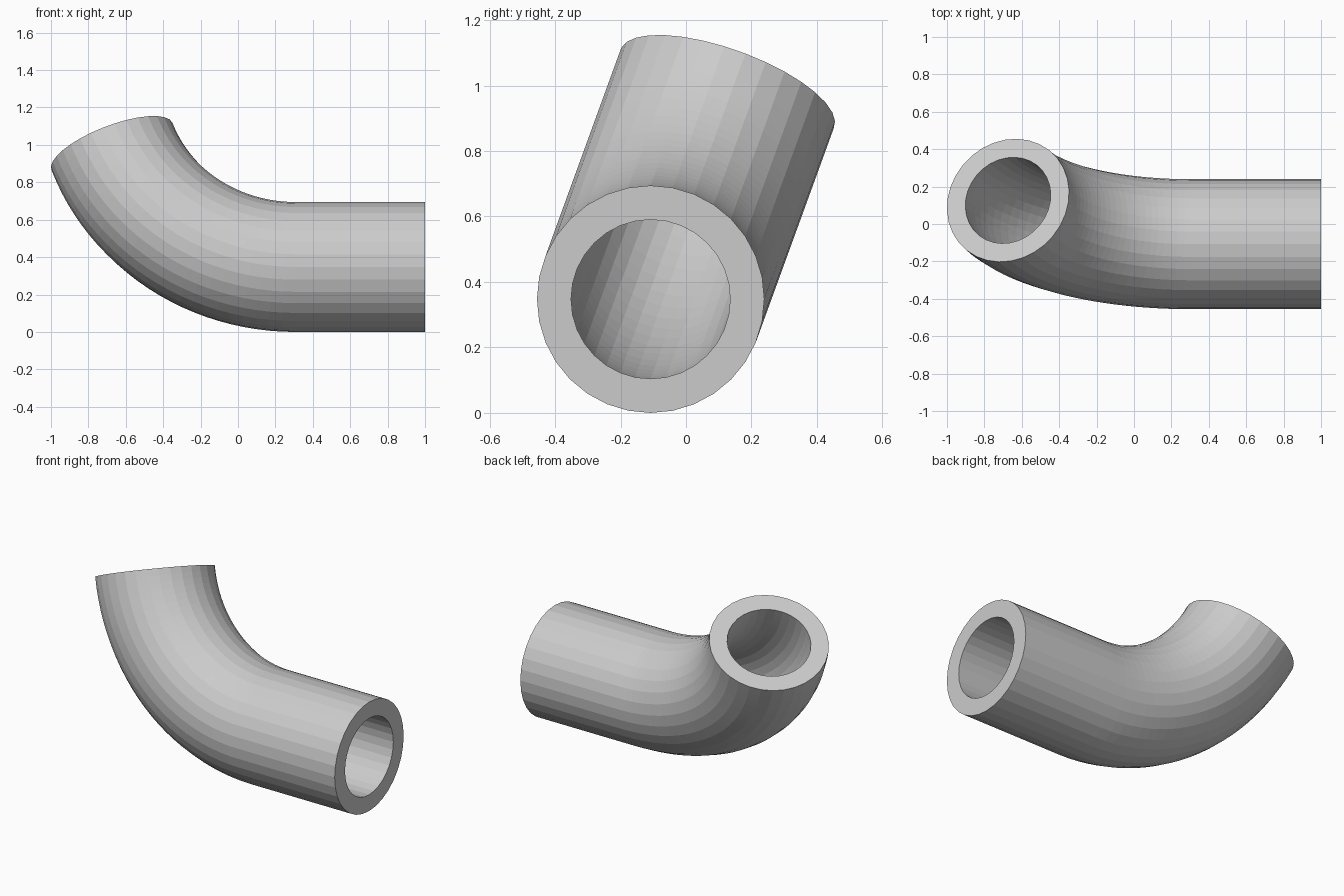
import bpy, bmesh
from math import sin, cos, pi, radians
from mathutils import Vector

if "Cube" in bpy.data.objects:
    bpy.data.objects.remove(bpy.data.objects["Cube"])

SIDES = 32
BEND_STEPS = 24
R_OUT = 0.3473            # outer radius of the pipe
R_IN = 0.7 * R_OUT        # bore radius
R_BEND = 3 * R_OUT        # centre-line radius of the bend
STRAIGHT = 2 * R_OUT      # length of the straight leg
BEND = radians(70)
TILT = radians(20)        # bend plane leans toward +y

X = Vector((1, 0, 0))
U = Vector((0, sin(TILT), cos(TILT)))   # direction the pipe bends toward
S = X.cross(U)                          # normal of the bend plane
mouth = Vector((1, -0.108, R_OUT))
start = mouth - X * STRAIGHT

# Centre-line stations: (centre, in-plane radial axis)
stations = [(mouth, U)]
for i in range(BEND_STEPS + 1):
    a = BEND * i / BEND_STEPS
    centre = start - X * (R_BEND * sin(a)) + U * (R_BEND * (1 - cos(a)))
    stations.append((centre, U * cos(a) + X * sin(a)))

bm = bmesh.new()


def sweep(radius):
    """Rings of vertices along the stations, skinned with quads."""
    rings = []
    for centre, w in stations:
        rings.append([bm.verts.new(centre + radius * (w * cos(t) + S * sin(t)))
                      for t in (2 * pi * k / SIDES + TILT for k in range(SIDES))])
    for r0, r1 in zip(rings, rings[1:]):
        skin(r0, r1)
    return rings


def skin(r0, r1):
    for k in range(SIDES):
        n = (k + 1) % SIDES
        bm.faces.new((r0[k], r0[n], r1[n], r1[k]))


# Outer wall, bore, and the flat annular ends joining them
outer = sweep(R_OUT)
bore = sweep(R_IN)
skin(outer[0], bore[0])
skin(outer[-1], bore[-1])
bmesh.ops.recalc_face_normals(bm, faces=bm.faces[:])

mesh = bpy.data.meshes.new("pipe_elbow")
bm.to_mesh(mesh)
bm.free()
pipe = bpy.data.objects.new("pipe_elbow", mesh)
bpy.context.collection.objects.link(pipe)
